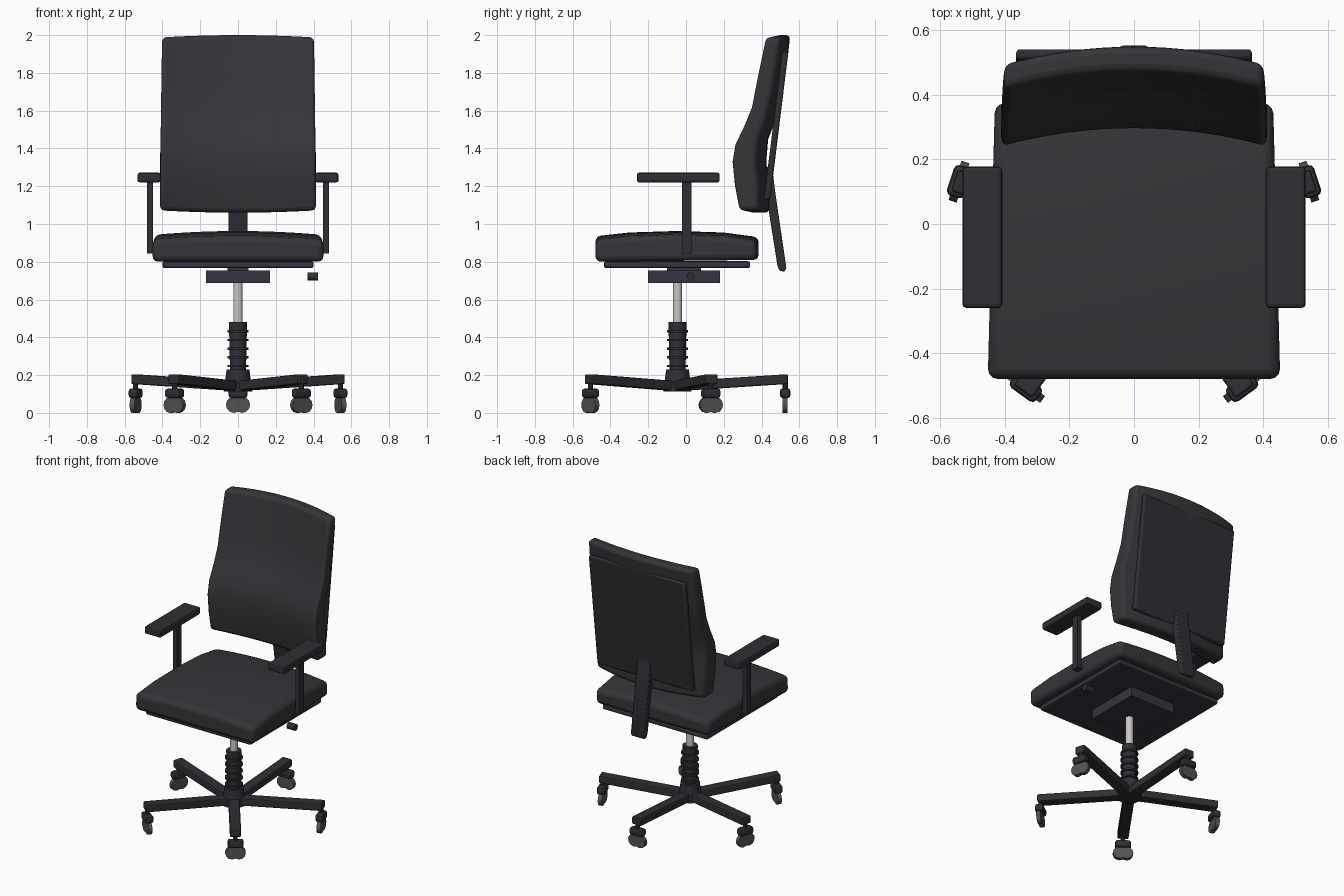
import bpy, bmesh, math
from mathutils import Matrix, Vector

if "Cube" in bpy.data.objects:
    bpy.data.objects.remove(bpy.data.objects["Cube"])


def material(name, rgb):
    m = bpy.data.materials.new(name)
    m.use_nodes = True
    m.diffuse_color = (*rgb, 1)
    m.node_tree.nodes["Principled BSDF"].inputs["Base Color"].default_value = (*rgb, 1)
    return m


FABRIC = material("charcoal fabric", (0.036, 0.036, 0.042))
PLASTIC = material("black plastic", (0.029, 0.028, 0.035))
METAL = material("dark violet metal", (0.04, 0.034, 0.05))
WHEEL = material("grey rubber", (0.085, 0.085, 0.085))
CHROME = material("silver steel", (0.6, 0.57, 0.57))


def finish(name, bm, mat, bevel=0, segments=2, smooth=True):
    bmesh.ops.recalc_face_normals(bm, faces=bm.faces)
    mesh = bpy.data.meshes.new(name)
    bm.to_mesh(mesh)
    bm.free()
    mesh.materials.append(mat)
    ob = bpy.data.objects.new(name, mesh)
    bpy.context.collection.objects.link(ob)
    if bevel:
        mod = ob.modifiers.new("rounded edges", "BEVEL")
        mod.width, mod.segments = bevel, segments
        mod.limit_method, mod.angle_limit = "ANGLE", math.radians(45)
    if smooth:
        bpy.ops.object.select_all(action="DESELECT")
        ob.select_set(True)
        bpy.context.view_layer.objects.active = ob
        bpy.ops.object.shade_smooth_by_angle(angle=math.radians(40))
    return ob


def box(name, lo, hi, mat, bevel=0, place=None):
    """Box between two corners, optionally moved by a matrix."""
    lo, hi = Vector(lo), Vector(hi)
    bm = bmesh.new()
    bmesh.ops.create_cube(bm, size=1)
    for v in bm.verts:
        v.co = (lo + hi) / 2 + v.co * (hi - lo)
    if place:
        bm.transform(place)
    return finish(name, bm, mat, bevel, smooth=False)


def cylinder(name, r1, r2, depth, place, mat, sides=20):
    bm = bmesh.new()
    bmesh.ops.create_cone(bm, cap_ends=True, segments=sides, radius1=r1,
                          radius2=r2, depth=depth, matrix=place)
    return finish(name, bm, mat)


def sweep(name, profile, half, steps, shape, mat, bevel, segments=3):
    """Sweep a side profile (y, z) across x, bending it with shape(x, y, z)."""
    bm = bmesh.new()
    rings = []
    for i in range(steps + 1):
        x = half * (2 * i / steps - 1)
        rings.append([bm.verts.new(shape(x, y, z)) for y, z in profile])
    n = len(profile)
    for a, b in zip(rings, rings[1:]):
        for j in range(n):
            k = (j + 1) % n
            bm.faces.new((a[j], a[k], b[k], b[j]))
    bm.faces.new(rings[0])
    bm.faces.new(rings[-1])
    return finish(name, bm, mat, bevel, segments)


# Seat cushion: crowned top, a little narrower at the rear
seat_profile = [(-0.48, 0.80), (-0.48, 0.935), (-0.3, 0.955), (-0.05, 0.963),
                (0.2, 0.955), (0.385, 0.93), (0.385, 0.81)]


def seat_shape(x, y, z):
    crown = 0.02 * (x / 0.45) ** 2 if z > 0.9 else 0
    back = 0.012 * (x / 0.45) ** 2 if y > 0.3 else 0
    return (x * (1 - 0.045 * (y + 0.44) / 0.8), y - back, z - crown)


sweep("seat_cushion", seat_profile, 0.452, 12, seat_shape, FABRIC, 0.03)

# Backrest cushion: lumbar bulge, wrapping forward at both sides
back_profile = [(0.335, 1.06), (0.31, 1.2), (0.297, 1.33), (0.312, 1.42),
                (0.36, 1.52), (0.4, 1.62), (0.425, 1.75), (0.45, 1.87),
                (0.475, 2.0), (0.552, 2.0), (0.535, 1.85), (0.51, 1.7),
                (0.475, 1.55), (0.435, 1.45), (0.425, 1.33), (0.44, 1.2),
                (0.44, 1.06)]


def back_shape(x, y, z):
    u = (x / 0.41) ** 2
    end = 0.012 * u * (1 if z > 1.9 else -1 if z < 1.1 else 0)
    return (x * (1.0 - 0.035 * max(0, z - 1.3)), y - 0.055 * u, z - end)


sweep("backrest_cushion", back_profile, 0.412, 16, back_shape, FABRIC, 0.022)

# Flat rear panel and the support bar below it
panel_profile = [(0.412, 1.13), (0.51, 1.91), (0.542, 1.91), (0.446, 1.13)]
sweep("back_panel", panel_profile, 0.365, 1, lambda x, y, z: (x, y, z),
      PLASTIC, 0.01, 2)
bar_profile = [(0.425, 1.3), (0.455, 1.31), (0.475, 1.15), (0.531, 0.77),
               (0.522, 0.748), (0.495, 0.752), (0.484, 0.78), (0.43, 1.12)]
sweep("back_support_bar", bar_profile, 0.05, 1, lambda x, y, z: (x, y, z),
      PLASTIC, 0.006, 2)

# Under-seat plate, mechanism and adjusting knob
box("seat_plate", (-0.4, -0.435, 0.766), (0.4, 0.34, 0.803), METAL, 0.012)
box("mechanism_neck", (-0.055, -0.1, 0.75), (0.055, 0.08, 0.77), METAL)
box("mechanism_box", (-0.17, -0.2, 0.688), (0.17, 0.18, 0.755), METAL)
cylinder("adjusting_knob", 0.022, 0.022, 0.055,
         Matrix.Translation((0.395, 0.025, 0.722)) @ Matrix.Rotation(math.pi / 2, 4, "Y"),
         PLASTIC, 12)

# Armrests
for side, s in (("left", 1), ("right", -1)):
    box(side + "_arm_pad", (s * 0.408, -0.26, 1.22), (s * 0.532, 0.178, 1.272), PLASTIC, 0.012)
    box(side + "_arm_post", (s * 0.45, -0.02, 0.845), (s * 0.482, 0.028, 1.225), PLASTIC)
    box(side + "_arm_bracket", (s * 0.4, -0.02, 0.845), (s * 0.48, 0.028, 0.865), PLASTIC)

# Gas lift column with bellows rings
CENTRE = Vector((0, -0.045, 0))


def at(z):
    return Matrix.Translation(CENTRE + Vector((0, 0, z)))


cylinder("lift_rod", 0.025, 0.025, 0.24, at(0.58), CHROME)
cylinder("lift_sleeve", 0.042, 0.048, 0.28, at(0.342), PLASTIC, 12)
for i in range(5):
    cylinder(f"sleeve_ring_{i + 1}", 0.056, 0.056, 0.012, at(0.248 + i * 0.046), PLASTIC)
cylinder("base_hub", 0.075, 0.06, 0.115, at(0.172), PLASTIC, 16)

# Five-legged base with twin-wheel casters
for i in range(5):
    turn = Matrix.Translation(CENTRE) @ Matrix.Rotation(math.radians(90 + 72 * i), 4, "Z")
    bm = bmesh.new()
    bmesh.ops.create_cube(bm, size=1)
    for v in bm.verts:
        outer, top = v.co.x > 0, v.co.z > 0
        v.co = (0.585 if outer else 0, v.co.y * 0.07,
                (0.153 if outer else 0.115) + (0.052 if top else 0))
    bm.transform(turn)
    finish(f"base_leg_{i + 1}", bm, PLASTIC, 0.008, smooth=False)

    spot = turn @ Matrix.Translation((0.57, 0, 0))
    cylinder(f"caster_stem_{i + 1}", 0.014, 0.014, 0.05,
             spot @ Matrix.Translation((0, 0, 0.14)), PLASTIC, 8)
    box(f"caster_hood_{i + 1}", (-0.028, -0.05, 0.078), (0.028, 0.05, 0.13),
        PLASTIC, 0.016, spot)
    for n, off in (("a", -0.022), ("b", 0.022)):
        cylinder(f"caster_wheel_{i + 1}{n}", 0.042, 0.042, 0.026,
                 spot @ Matrix.Translation((0, off, 0.042)) @ Matrix.Rotation(math.pi / 2, 4, "Y"),
                 WHEEL, 12)
